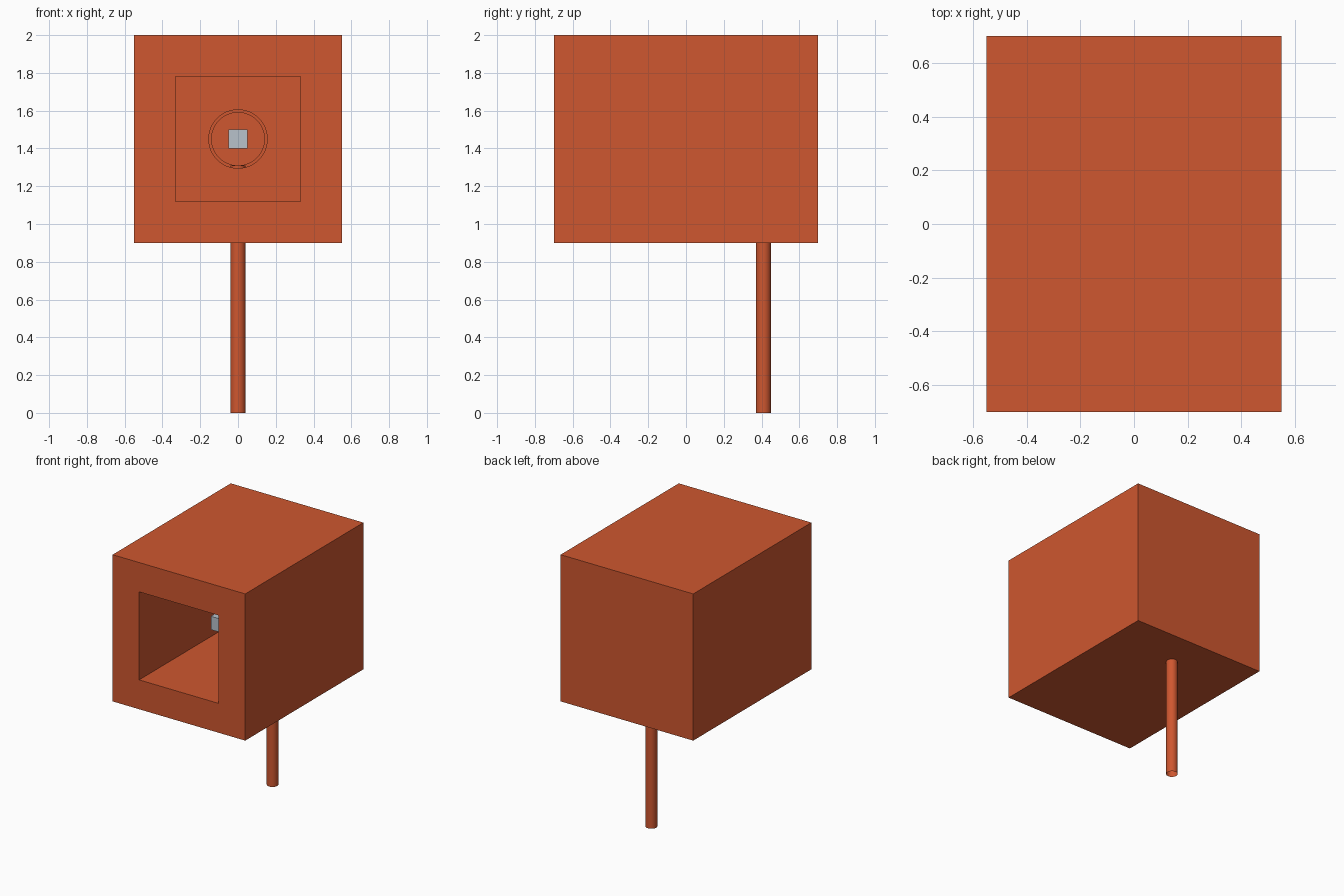
import bpy
import math

cube = bpy.data.objects.get("Cube")
if cube:
    bpy.data.objects.remove(cube, do_unlink=True)


def material(name, rgb):
    m = bpy.data.materials.new(name)
    m.use_nodes = True
    m.diffuse_color = (*rgb, 1)
    m.node_tree.nodes["Principled BSDF"].inputs["Base Color"].default_value = (*rgb, 1)
    return m


ORANGE = material("burnt orange", (0.62, 0.095, 0.029))
GREY = material("pale grey", (0.48, 0.54, 0.60))


def block(name, x, y, z, mat):
    """Box from (min, max) ranges on each axis."""
    mid = [(a + b) / 2 for a, b in (x, y, z)]
    bpy.ops.mesh.primitive_cube_add(size=1, location=mid)
    ob = bpy.context.object
    ob.name = name
    ob.scale = [b - a for a, b in (x, y, z)]
    bpy.ops.object.transform_apply(location=False, rotation=False, scale=True)
    ob.data.materials.append(mat)
    return ob


def cylinder(name, radius, length, centre, mat, along_y=False, fill='NGON'):
    bpy.ops.mesh.primitive_cylinder_add(
        vertices=48, radius=radius, depth=length, location=centre, end_fill_type=fill,
        rotation=(math.pi / 2 if along_y else 0, 0, 0))
    ob = bpy.context.object
    ob.name = name
    ob.data.materials.append(mat)
    return ob


def carve(target, cutter):
    """Subtract the cutter, then discard it."""
    mod = target.modifiers.new("carve", 'BOOLEAN')
    mod.operation = 'DIFFERENCE'
    mod.solver = 'EXACT'
    mod.object = cutter
    bpy.context.view_layer.objects.active = target
    bpy.ops.object.modifier_apply(modifier=mod.name)
    bpy.data.objects.remove(cutter, do_unlink=True)


MID_Z = 1.45

# Housing with a square opening and a stepped round bore in its back wall
housing = block("housing", (-0.55, 0.55), (-0.70, 0.70), (0.90, 2.0), ORANGE)
carve(housing, block("opening_cutter", (-0.33, 0.33), (-0.80, 0.30), (1.12, 1.78), ORANGE))
carve(housing, cylinder("bore_cutter", 0.155, 0.27, (0, 0.335, MID_Z), ORANGE, True))
carve(housing, cylinder("bore_step_cutter", 0.14, 0.15, (0, 0.475, MID_Z), ORANGE, True))

# Square rod held in the bore
block("inner_rod", (-0.05, 0.05), (-0.25, 0.55), (1.40, 1.50), GREY)

# Open-ended post reaching up into the bore
post = cylinder("post", 0.04, 1.31, (0, 0.41, 0.655), ORANGE, fill='NOTHING')

# Smooth the round surfaces, keep the corners sharp
for ob in (housing, post):
    bpy.ops.object.select_all(action='DESELECT')
    ob.select_set(True)
    bpy.context.view_layer.objects.active = ob
    bpy.ops.object.shade_smooth_by_angle(angle=math.radians(30))
